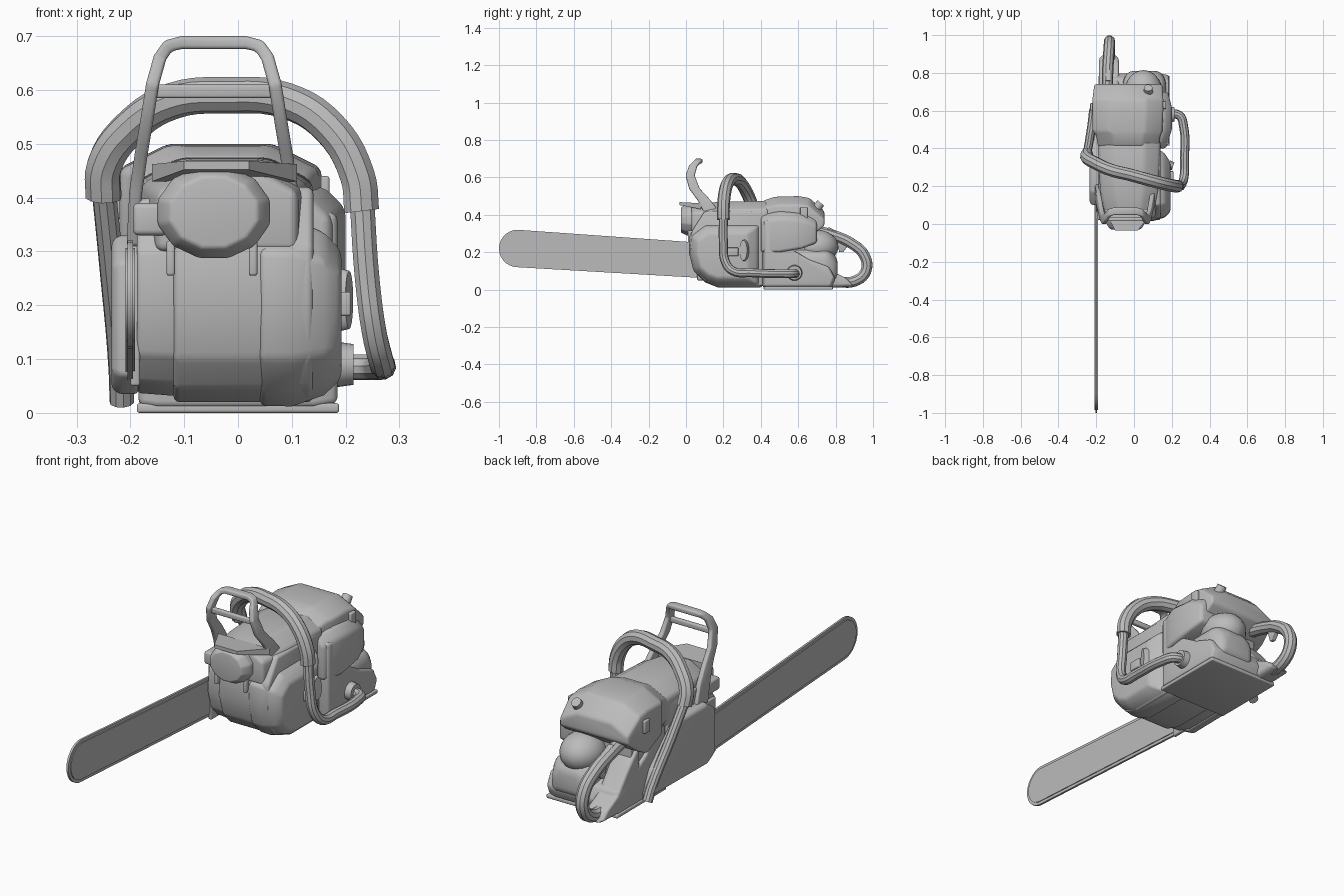
import bpy
import bmesh
from math import cos, sin, pi, radians
from mathutils import Vector

default_cube = bpy.data.objects.get("Cube")
if default_cube:
    bpy.data.objects.remove(default_cube, do_unlink=True)

grey = bpy.data.materials.new("plain_grey")
grey.use_nodes = True
grey.diffuse_color = (0.5, 0.5, 0.5, 1)
grey.node_tree.nodes["Principled BSDF"].inputs["Base Color"].default_value = grey.diffuse_color
parts = []


def register(name, data):
    part = bpy.data.objects.new(name, data)
    bpy.context.collection.objects.link(part)
    data.materials.append(grey)
    parts.append(part)
    return part


def loft(name, rings, bevel=0.0):
    """Skin a list of equal-length rings and cap both ends."""
    bm = bmesh.new()
    loops = [[bm.verts.new(point) for point in ring] for ring in rings]
    count = len(loops[0])
    for first, second in zip(loops, loops[1:]):
        for i in range(count):
            j = (i + 1) % count
            bm.faces.new((first[i], first[j], second[j], second[i]))
    bm.faces.new(loops[0][::-1])
    bm.faces.new(loops[-1])
    bmesh.ops.recalc_face_normals(bm, faces=bm.faces)
    mesh = bpy.data.meshes.new(name)
    bm.to_mesh(mesh)
    bm.free()
    part = register(name, mesh)
    if bevel:
        modifier = part.modifiers.new("rounded_edges", "BEVEL")
        modifier.width = bevel
        modifier.segments = 3
        modifier.limit_method = "ANGLE"
        modifier.angle_limit = radians(25)
    return part


def slab(name, profile, layers, bevel=0.0):
    """Side profile of (y, z) points, placed at each (x, scale) layer."""
    middle = sum((Vector(p) for p in profile), Vector((0, 0))) / len(profile)
    rings = []
    for x, scale in layers:
        scaled = [middle + (Vector(p) - middle) * scale for p in profile]
        rings.append([(x, p.x, p.y) for p in scaled])
    return loft(name, rings, bevel)


def shell(name, sections, side=0.0, drop=0.0, bevel=0.0):
    """Sections of (y, x0, x1, z0, z1), with sloping top shoulders."""
    rings = []
    for y, x0, x1, z0, z1 in sections:
        ring = [(x0, z0), (x1, z0), (x1, z1 - drop)]
        if side:
            ring += [(x1 - side, z1), (x0 + side, z1)]
        ring.append((x0, z1 - drop))
        rings.append([(x, y, z) for x, z in ring])
    return loft(name, rings, bevel)


def box(name, x0, x1, y0, y1, z0, z1, bevel=0.005):
    return shell(name, [(y, x0, x1, z0, z1) for y in (y0, y1)], bevel=bevel)


def tube(name, path, radius):
    curve = bpy.data.curves.new(name, "CURVE")
    curve.dimensions = "3D"
    curve.bevel_depth = radius
    curve.bevel_resolution = 3
    curve.resolution_u = 5
    curve.use_fill_caps = True
    spline = curve.splines.new("BEZIER")
    spline.bezier_points.add(len(path) - 1)
    for knot, point in zip(spline.bezier_points, path):
        knot.co = point
        knot.handle_left_type = knot.handle_right_type = "AUTO"
    return register(name, curve)


def disc(name, centre, radius, depth, tilt=(0, 0, 0), stretch=1):
    bm = bmesh.new()
    bmesh.ops.create_cone(bm, cap_ends=True, segments=20, radius1=radius,
                          radius2=radius * 0.9, depth=depth)
    mesh = bpy.data.meshes.new(name)
    bm.to_mesh(mesh)
    bm.free()
    part = register(name, mesh)
    part.location, part.rotation_euler = centre, tilt
    part.scale.x = stretch
    return part


def ball(name, centre, size):
    bm = bmesh.new()
    bmesh.ops.create_uvsphere(bm, u_segments=20, v_segments=12, radius=1)
    mesh = bpy.data.meshes.new(name)
    bm.to_mesh(mesh)
    bm.free()
    part = register(name, mesh)
    part.location, part.scale = centre, size


# Guide bar with the chain running around its edge
def bar_outline(inset):
    tip = [(-0.9 - (0.1 - inset) * sin(a), 0.22 + (0.1 - inset) * cos(a))
           for a in (pi * i / 14 for i in range(15))]
    return tip + [(0.3, 0.05 + inset), (0.3, 0.235 - inset)]


slab("guide_bar", bar_outline(0.014), [(-0.209, 1), (-0.191, 1)])
slab("chain", bar_outline(0), [(-0.205, 1), (-0.195, 1)])

# Crankcase, with the rounded belly
belly = [(0.03, 0.31), (0.02, 0.2), (0.05, 0.1), (0.1, 0.045), (0.18, 0.02),
         (0.42, 0.02), (0.44, 0.42), (0.1, 0.42)]
slab("crankcase", belly, [(-0.12, 1), (0.14, 1)], 0.012)
slab("clutch_side_case", belly, [(-0.188, 0.9), (-0.1, 0.94)], 0.008)

# Starter housing, chamfered towards its outer face
starter = [(0.02, 0.3), (0.015, 0.2), (0.04, 0.1), (0.1, 0.04), (0.17, 0.012),
           (0.41, 0.012), (0.41, 0.36), (0.1, 0.36)]
slab("starter_housing", starter,
     [(0.04, 0.99), (0.1, 1), (0.16, 0.87), (0.192, 0.68)], 0.012)
disc("starter_vent", (0.195, 0.31, 0.21), 0.06, 0.025, (0.35, pi / 2, 0), 1)
parts[-1].scale.y = 0.4
box("starter_latch", 0.18, 0.21, 0.22, 0.28, 0.18, 0.225)

# Clutch cover and bumper plate
slab("clutch_cover", [(0.1, 0.07), (0.1, 0.28), (0.17, 0.33), (0.36, 0.33),
                      (0.55, 0.15), (0.6, 0.04), (0.16, 0.035)],
     [(-0.185, 1), (-0.222, 1), (-0.235, 0.92)], 0.008)
box("bumper_plate", -0.2, -0.182, 0.06, 0.2, 0.05, 0.31)

# Fuel tank, base plate and rear side case
tank = [(0.41, 0.01), (0.78, 0.01), (0.8, 0.06), (0.77, 0.12), (0.66, 0.16),
        (0.56, 0.22), (0.45, 0.38), (0.41, 0.38)]
slab("fuel_tank", tank, [(-0.185, 0.97), (-0.15, 1), (0.14, 1), (0.185, 0.95)], 0.012)
box("base_plate", -0.188, 0.188, 0.415, 0.785, 0, 0.018)
shell("carburettor_case", [(0.4, 0.02, 0.17, 0.2, 0.4), (0.5, 0.02, 0.2, 0.2, 0.42),
                           (0.62, 0.02, 0.2, 0.22, 0.41), (0.7, 0.02, 0.18, 0.25, 0.38)],
      0.04, 0.04, 0.015)
box("engine_core", -0.17, 0.13, 0.38, 0.66, 0.1, 0.4)

# Cylinder cover in front, larger filter cover behind
shell("cylinder_cover", [(0.03, -0.15, 0.11, 0.3, 0.455), (0.18, -0.18, 0.13, 0.3, 0.47),
                         (0.44, -0.19, 0.14, 0.3, 0.475)], 0.08, 0.045, 0.015)
shell("filter_cover", [(0.41, -0.19, 0.13, 0.33, 0.475), (0.47, -0.2, 0.14, 0.31, 0.495),
                       (0.49, -0.22, 0.15, 0.3, 0.497), (0.6, -0.22, 0.155, 0.25, 0.5),
                       (0.66, -0.22, 0.155, 0.28, 0.49), (0.74, -0.21, 0.15, 0.34, 0.42)],
      0.09, 0.045, 0.012)
disc("cover_knob", (0.075, 0.71, 0.45), 0.025, 0.035, (-0.7, 0, 0))
box("cover_clip", 0.14, 0.17, 0.61, 0.65, 0.38, 0.44)
box("cover_clip_opposite", -0.232, -0.215, 0.6, 0.64, 0.36, 0.42)

# Rear intake dome and lower lump
ball("intake_dome", (0.05, 0.7, 0.23), (0.1, 0.115, 0.09))
shell("rear_lump", [(0.58, -0.06, 0.17, 0.04, 0.22), (0.76, -0.06, 0.17, 0.035, 0.22),
                    (0.81, -0.03, 0.14, 0.06, 0.17)], 0.04, 0.04, 0.025)


# Muffler, facing forward
def oval(y, size):
    return [(-0.045 + 0.108 * size * cos(a), y, 0.373 + 0.088 * size * sin(a))
            for a in (pi * (i + 0.5) / 6 for i in range(12))]


loft("muffler", [oval(0.16, 1), oval(0.01, 1), oval(-0.01, 0.9),
                 oval(-0.028, 0.78)], 0.006)
box("muffler_side_tab", -0.195, -0.13, 0.02, 0.14, 0.33, 0.39, 0.01)
shell("muffler_lip", [(-0.035, -0.1, 0.02, 0.452, 0.468), (0.08, -0.16, 0.11, 0.43, 0.462)])
for name, x in (("left_bracket", 0.028), ("right_bracket", -0.125)):
    box(name, x - 0.008, x + 0.008, 0.01, 0.08, 0.255, 0.32)

# Front hand guard: half of the hoop, mirrored; (offset, y, z, depth)
half = [(0.15, 0.17, 0.31, 0.045), (0.145, 0.14, 0.41, 0.042), (0.135, 0.095, 0.48, 0.034),
        (0.125, 0.045, 0.54, 0.028), (0.114, 0.022, 0.61, 0.024), (0.1, 0.038, 0.66, 0.022),
        (0.085, 0.06, 0.682, 0.02), (0.06, 0.068, 0.688, 0.02)]
hoop = [(-x, y, z, d) for x, y, z, d in half] + half[::-1]
rings = []
for i, (x, y, z, depth) in enumerate(hoop):
    before, after = hoop[max(i - 1, 0)], hoop[min(i + 1, len(hoop) - 1)]
    along = Vector((after[0] - before[0], after[2] - before[2])).normalized()
    dx, dz = along.y * 0.012, -along.x * 0.012
    rings.append([(x - 0.045 + s * dx, y + t * depth, z + s * dz)
                  for s, t in ((-1, -1), (-1, 1), (1, 1), (1, -1))])
loft("hand_guard", rings, 0.007)
box("hand_guard_crossbar", -0.165, 0.075, 0.015, 0.035, 0.585, 0.61)

# Wrap-around front handle: thick grip and thinner pipes
tube("front_grip", [(0.23, 0.2, 0.375), (0.222, 0.2, 0.44), (0.17, 0.21, 0.53),
                    (0.09, 0.23, 0.58), (-0.02, 0.26, 0.59), (-0.12, 0.285, 0.58),
                    (-0.2, 0.32, 0.53), (-0.248, 0.35, 0.46), (-0.25, 0.37, 0.4)], 0.034)
tube("starter_side_pipe", [(0.23, 0.2, 0.4), (0.24, 0.2, 0.25), (0.253, 0.21, 0.15),
                           (0.265, 0.25, 0.1), (0.268, 0.35, 0.09), (0.262, 0.52, 0.085),
                           (0.24, 0.575, 0.085), (0.17, 0.58, 0.085)], 0.024)
tube("clutch_side_pipe", [(-0.25, 0.365, 0.42), (-0.235, 0.45, 0.27),
                          (-0.218, 0.57, 0.08), (-0.216, 0.6, 0.02)], 0.023)
disc("pipe_mount", (0.2, 0.58, 0.09), 0.042, 0.03, (0, pi / 2, 0))

# Rear handle loop with trigger and lockout
tube("rear_handle", [(-0.14, 0.68, 0.32), (-0.14, 0.79, 0.29), (-0.135, 0.88, 0.25),
                     (-0.13, 0.955, 0.18), (-0.13, 0.962, 0.1), (-0.13, 0.9, 0.045),
                     (-0.135, 0.8, 0.045), (-0.14, 0.65, 0.06)], 0.03)
slab("handle_foot", [(0.6, 0.005), (0.9, 0.015), (0.86, 0.06), (0.78, 0.1),
                     (0.7, 0.2), (0.6, 0.3)],
     [(-0.185, 0.9), (-0.165, 1), (-0.1, 1), (-0.08, 0.9)], 0.01)
slab("trigger", [(0.8, 0.27), (0.87, 0.24), (0.84, 0.2), (0.82, 0.2)],
     [(-0.148, 1), (-0.128, 1)], 0.003)
slab("trigger_lockout", [(0.75, 0.31), (0.76, 0.335), (0.87, 0.285), (0.88, 0.265)],
     [(-0.15, 1), (-0.124, 1)], 0.004)

# Apply modifiers, turn curves to meshes and smooth the rounded parts
bpy.ops.object.select_all(action="DESELECT")
for part in parts:
    part.select_set(True)
bpy.context.view_layer.objects.active = parts[0]
bpy.ops.object.convert(target="MESH")
bpy.ops.object.shade_smooth_by_angle(angle=radians(35))
